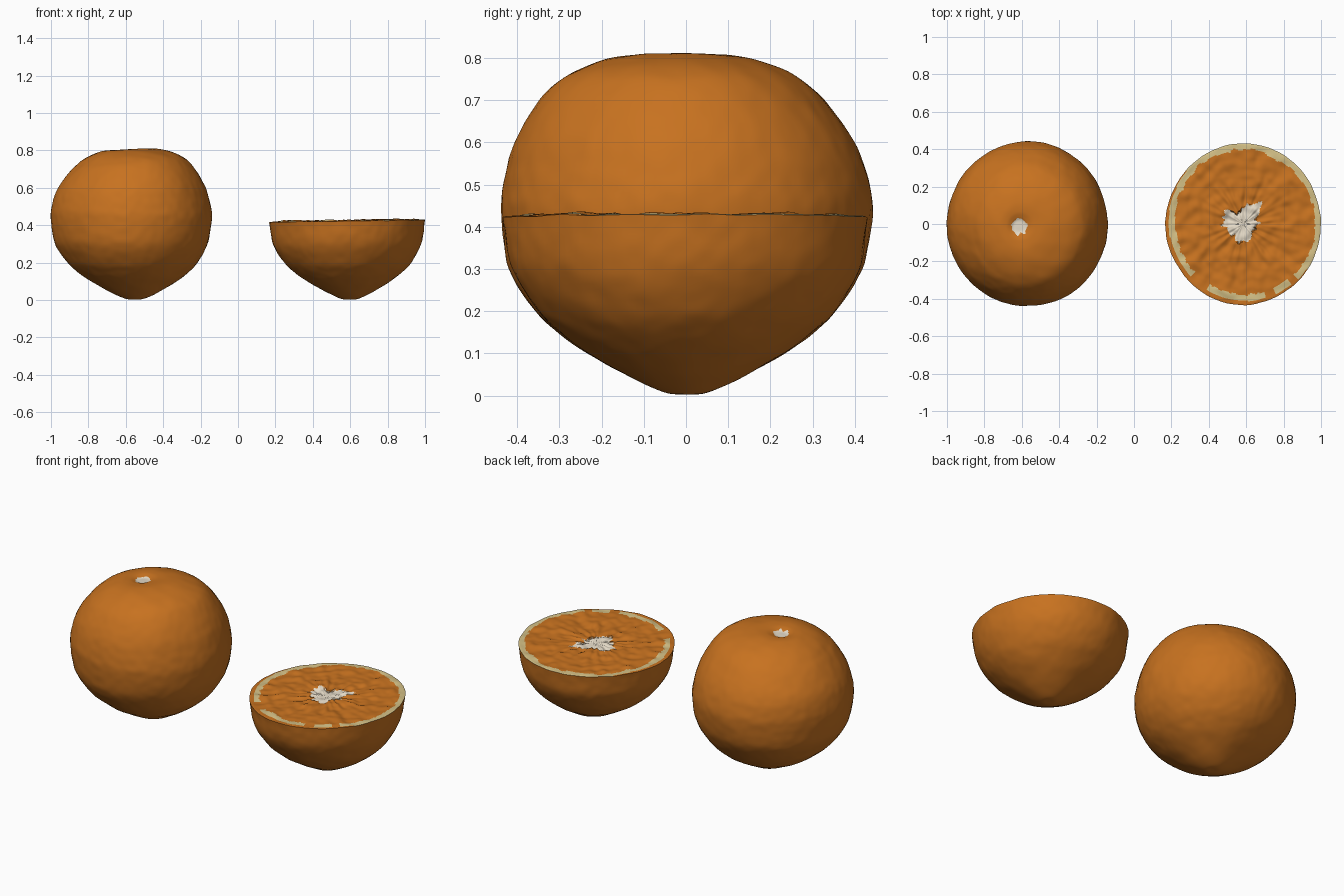
import bpy
import bmesh
import math
from mathutils import Vector, noise

cube = bpy.data.objects.get("Cube")
if cube:
    bpy.data.objects.remove(cube)


def material(name, color):
    m = bpy.data.materials.new(name)
    m.use_nodes = True
    m.diffuse_color = (*color, 1)
    m.node_tree.nodes["Principled BSDF"].inputs["Base Color"].default_value = (*color, 1)
    return m


PEEL, PITH, CORE = range(3)
MATERIALS = [
    material("orange peel and flesh", (0.575, 0.168, 0.014)),
    material("cream pith", (0.66, 0.53, 0.24)),
    material("pale core", (0.78, 0.70, 0.57)),
]
SEGMENTS = 180


def clamp(v):
    return max(0.0, min(1.0, v))


def rough(x, y, z, scale):
    return noise.noise(Vector((x, y, z)) * scale)


def smooth_path(points, steps):
    """Catmull-Rom curve through (radius, height) points."""
    pts = [Vector(p) for p in points]
    pts = [2 * pts[0] - pts[1]] + pts + [2 * pts[-1] - pts[-2]]
    out = []
    for a, b, c, d in zip(pts, pts[1:], pts[2:], pts[3:]):
        for i in range(steps):
            t = i / steps
            out.append(0.5 * (2 * b + (c - a) * t + (2 * a - 5 * b + 4 * c - d) * t * t
                              + (3 * b - a - 3 * c + d) * t ** 3))
    return out + [pts[-2]]


def revolve(name, path, place, paint):
    """Sweep the path round the axis; place bends it, paint picks face colours."""
    bm = bmesh.new()
    rings = []
    for i, (r, z) in enumerate(path):
        rings.append([bm.verts.new(place(i, r, z, math.tau * k / SEGMENTS))
                      for k in range(SEGMENTS)])
    for i, (low, high) in enumerate(zip(rings, rings[1:])):
        r = (path[i][0] + path[i + 1][0]) / 2
        for k in range(SEGMENTS):
            n = (k + 1) % SEGMENTS
            f = bm.faces.new((low[k], low[n], high[n], high[k]))
            f.material_index = paint(i, r, math.tau * (k + 0.5) / SEGMENTS)
    bmesh.ops.remove_doubles(bm, verts=bm.verts, dist=0.00005)
    bmesh.ops.recalc_face_normals(bm, faces=bm.faces)
    mesh = bpy.data.meshes.new(name)
    bm.to_mesh(mesh)
    bm.free()
    for m in MATERIALS:
        mesh.materials.append(m)
    obj = bpy.data.objects.new(name, mesh)
    bpy.context.collection.objects.link(obj)
    bpy.ops.object.select_all(action="DESELECT")
    obj.select_set(True)
    bpy.context.view_layer.objects.active = obj
    bpy.ops.object.shade_smooth_by_angle(angle=math.radians(45))


def peel_point(r, z, a, seed):
    """Slightly lumpy, finely pored peel."""
    x, y = r * math.cos(a), r * math.sin(a)
    bump = 1 + 0.015 * rough(x + seed, y, z, 4) + 0.005 * rough(x + seed, y, z, 24)
    return x * bump, y * bump, z + 0.003 * rough(x, y, z + seed, 12) * clamp(r * 8)


# Shared rounded base with a blunt tip, and a crown for the whole fruit
BASE = [(0, 0.003), (0.05, 0.007), (0.13, 0.042), (0.235, 0.1), (0.305, 0.15),
        (0.36, 0.205), (0.417, 0.3), (0.438, 0.422)]
CROWN = [(0.433, 0.5), (0.403, 0.6), (0.338, 0.7), (0.275, 0.755), (0.2, 0.788), (0.13, 0.803),
         (0.08, 0.804), (0.05, 0.797), (0.03, 0.789), (0, 0.788)]
STEPS = 8
SKIN_RINGS = (len(BASE) - 1) * STEPS


# Whole fruit, its stem dimple shifted towards the right
def place_whole(i, r, z, a):
    x, y, h = peel_point(r, z, a, 3)
    top = clamp((z - 0.55) / 0.2)
    x += 0.02 * clamp(1 - z / 0.3) - 0.05 * top * clamp(1 - r / 0.3)
    return x * 0.98 - 0.57, y - 0.012 * top, h + 0.06 * r * math.cos(a) * top


def paint_whole(i, r, a):
    edge = 0.043 + 0.014 * rough(math.cos(a), math.sin(a), 0, 2)
    return CORE if i > SKIN_RINGS and r < edge else PEEL


revolve("whole_orange", smooth_path(BASE + CROWN, STEPS), place_whole, paint_whole)

# Halved fruit: the same base closed by a wrinkled cut face
RIM = BASE[-1][0]
CUT_RINGS = 70
half_path = smooth_path(BASE, STEPS)
half_path += [Vector((RIM * (1 - k / CUT_RINGS), 0.424)) for k in range(1, CUT_RINGS + 1)]


def core_edge(a):
    c, s = math.cos(a), math.sin(a)
    return 0.1 + 0.02 * math.cos(2 * a - 1.9) + 0.05 * rough(c, s, 5, 2.5) + 0.02 * rough(c, s, 2, 7)


def place_half(i, r, z, a):
    x, y, h = peel_point(r, z, a, 7)
    if i > SKIN_RINGS:
        inside = clamp((RIM - r) / 0.06)
        # Radial membranes, pulp grain and a ragged core
        wrinkle = rough(math.cos(a), math.sin(a), r * 0.9, 6) * clamp(r / 0.15)
        h += inside * (0.009 * wrinkle + 0.008 * rough(x, y, 2, 20))
        if r < core_edge(a):
            h += 0.014 * rough(x, y, 9, 22) - 0.004
    x += 0.015 * clamp(1 - z / 0.3)
    return x * 0.945 + 0.583, y * 0.985, h + 0.015 * x * clamp(z / 0.4)


def paint_half(i, r, a):
    if i < SKIN_RINGS:
        return PEEL
    if r < core_edge(a):
        return CORE
    c, s = math.cos(a), math.sin(a)
    # Pith ring set in from the peel at the front and right, with gaps at the front
    inset = 0.024 * clamp(0.2 - 0.6 * c - 0.75 * s)
    width = 0.034 + 0.016 * rough(c, s, 1, 3) + 0.014 * rough(c, s, 3, 12)
    if abs(a - 4.05) < 0.13 or abs(a - 5.1) < 0.06 or abs(a - 5.45) < 0.05:
        return PEEL
    return PITH if inset < RIM - r < inset + width else PEEL


revolve("half_orange", half_path, place_half, paint_half)
